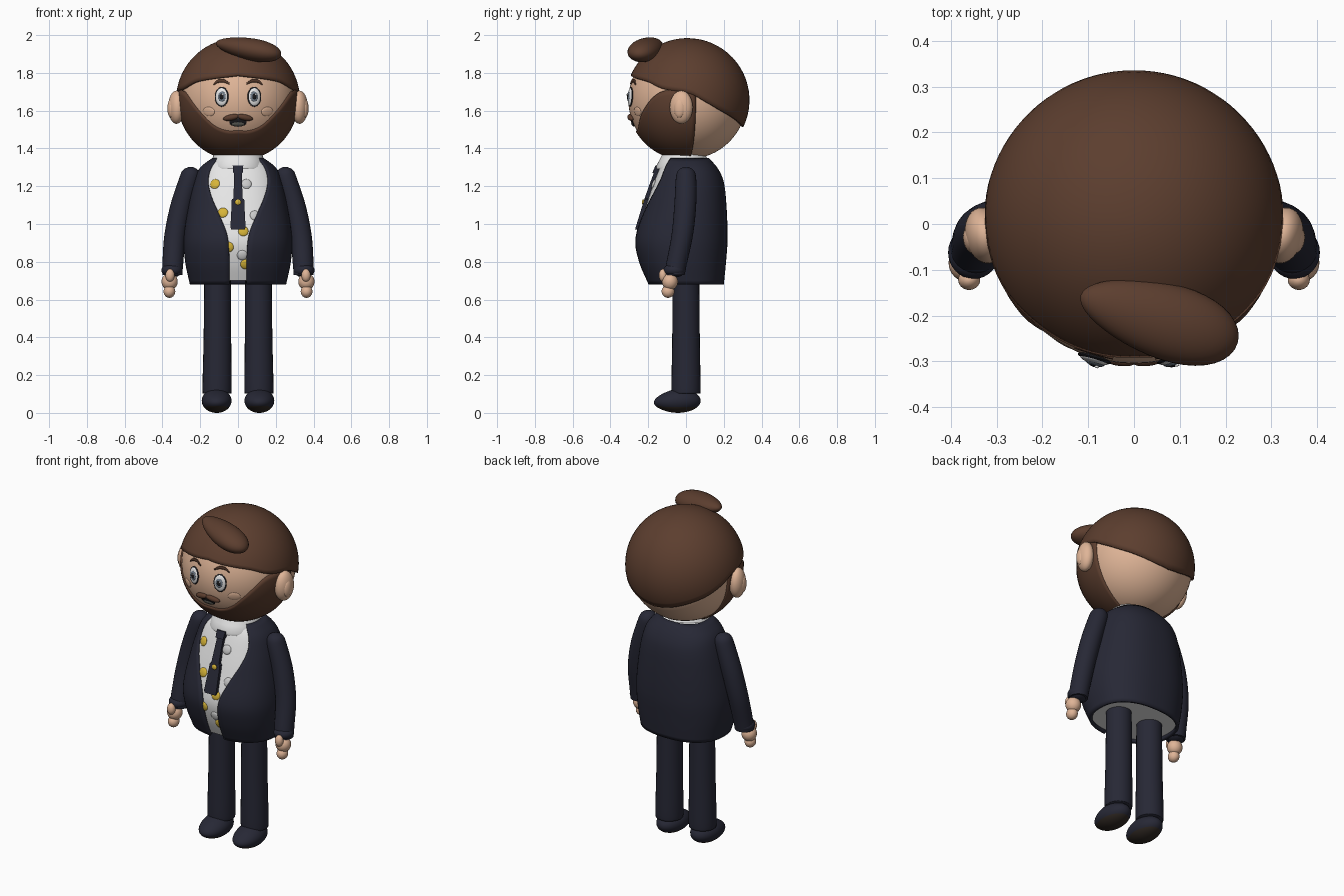
import bpy, bmesh
from math import sin, cos, asin, radians, pi
from mathutils import Vector, Matrix

cube = bpy.data.objects.get("Cube")
if cube:
    bpy.data.objects.remove(cube, do_unlink=True)


def material(name, r, g, b):
    m = bpy.data.materials.new(name)
    m.use_nodes = True
    m.diffuse_color = (r, g, b, 1)
    m.node_tree.nodes["Principled BSDF"].inputs["Base Color"].default_value = (r, g, b, 1)
    return m


NAVY = material("navy cloth", .02, .021, .036)
BROWN = material("brown hair", .107, .048, .028)
SKIN = material("skin", .74, .46, .31)
WHITE = material("white", .85, .85, .85)
GOLD = material("gold", .68, .46, .04)
GREY = material("pale grey", .6, .6, .6)
BLACK = material("black", .01, .01, .012)
IRIS = material("grey blue iris", .16, .2, .25)
SOLE = material("dark sole", .03, .022, .017)
MOUTH = material("mouth grey", .1, .1, .085)


def finish(name, bm, *mats, angle=50):
    bmesh.ops.remove_doubles(bm, verts=bm.verts, dist=.0002)
    bmesh.ops.recalc_face_normals(bm, faces=bm.faces)
    me = bpy.data.meshes.new(name)
    bm.to_mesh(me)
    bm.free()
    for m in mats:
        me.materials.append(m)
    ob = bpy.data.objects.new(name, me)
    bpy.context.collection.objects.link(ob)
    bpy.ops.object.select_all(action="DESELECT")
    ob.select_set(True)
    bpy.context.view_layer.objects.active = ob
    bpy.ops.object.shade_smooth_by_angle(angle=radians(angle))
    return ob


def ellipsoid(name, center, size, mat, rot=None, segs=32):
    bm = bmesh.new()
    rot = rot or Matrix.Identity(4)
    bmesh.ops.create_uvsphere(bm, u_segments=segs, v_segments=segs // 2, radius=1,
                              matrix=Matrix.Translation(center) @ rot @ Matrix.Diagonal((*size, 1)))
    return finish(name, bm, mat)


def loft(name, rows, mat, closed=True, caps=True, thick=0, angle=50):
    bm = bmesh.new()
    vs = [[bm.verts.new(p) for p in row] for row in rows]
    n = len(rows[0])
    for a, b in zip(vs, vs[1:]):
        for i in range(n if closed else n - 1):
            j = (i + 1) % n
            bm.faces.new((a[i], a[j], b[j], b[i]))
    if caps:
        bm.faces.new(vs[0])
        bm.faces.new(vs[-1])
    ob = finish(name, bm, mat, angle=angle)
    if thick:
        mod = ob.modifiers.new("thickness", "SOLIDIFY")
        mod.thickness, mod.offset = thick, -1
    return ob


def curve(table, x):
    """Smooth curve through (position, value) pairs."""
    x = min(max(x, table[0][0]), table[-1][0])
    k = next(i for i in range(len(table) - 1) if x <= table[i + 1][0])

    def slope(i):
        a, b = table[max(i - 1, 0)], table[min(i + 1, len(table) - 1)]
        return (b[1] - a[1]) / (b[0] - a[0])
    (x0, y0), (x1, y1) = table[k], table[k + 1]
    d = x1 - x0
    t = (x - x0) / d
    return (y0 * (1 + 2 * t) * (1 - t) ** 2 + y1 * t * t * (3 - 2 * t)
            + d * t * (1 - t) * (slope(k) * (1 - t) - slope(k + 1) * t))


def tube(name, path, mat, sides=24):
    """Round limb through (center, radius) pairs, rings kept level."""
    rows = []
    for k in range(len(path) * 6 - 5):
        u = k / 6
        c = [curve([(i, p[0][ax]) for i, p in enumerate(path)], u) for ax in range(3)]
        r = curve([(i, p[1]) for i, p in enumerate(path)], u)
        rows.append([(c[0] + r * cos(2 * pi * i / sides), c[1] + r * sin(2 * pi * i / sides), c[2])
                     for i in range(sides)])
    return loft(name, rows, mat)


# Head, hair cap and beard
HEAD = Vector((0, .008, 1.656))
R = .313
ellipsoid("head", HEAD, (R, R, R), SKIN, segs=64)


def shell(name, r, phis, edge, pole, closed):
    rows = []
    for i in range(21):
        row = []
        for deg in phis:
            e = radians(pole + (curve(edge, abs(deg)) - pole) * i / 20)
            p = radians(deg)
            row.append(HEAD + r * Vector((sin(p) * cos(e), -cos(p) * cos(e), sin(e))))
        rows.append(row)
    return loft(name, rows, BROWN, closed, False, .02)


hairline = [(0, 24), (45, 18), (65, 11), (93, 6), (108, -2), (127, -11.5), (160, -23), (180, -26)]
shell("hair_cap", .328, range(-180, 180, 4), hairline, 90, True)
beardline = [(0, -31), (13, -31), (27, -25), (40, -12), (57, 4), (68, 9), (98, 10)]
shell("beard", .321, range(-98, 99, 4), beardline, -90, False)

# Quiff, fatter towards its left end
bm = bmesh.new()
bmesh.ops.create_uvsphere(bm, u_segments=40, v_segments=20, radius=1)
for v in bm.verts:
    f = 1 + .2 * v.co.x
    v.co = Vector((v.co.x * .182, v.co.y * .082 * f, v.co.z * .058 * f))
bm.transform(Matrix.Translation((.055, -.208, 1.927)) @ Matrix.Rotation(radians(-17), 4, "Z")
             @ Matrix.Rotation(radians(10), 4, "Y"))
finish("quiff", bm, BROWN)


def on_face(x, z, lift=0):
    d = Vector((x, 0, z)) - Vector((0, 0, HEAD.z))
    n = Vector((d.x, -(R * R - d.x ** 2 - d.z ** 2) ** .5, d.z)).normalized()
    return HEAD + n * (R + lift), n


def face_disc(name, x, z, size, mat, lift=0, roll=0):
    p, n = on_face(x, z, lift)
    rot = n.to_track_quat("Z", "Y").to_matrix().to_4x4() @ Matrix.Rotation(roll, 4, "Z")
    return ellipsoid(name, p, size, mat, rot, 24)


for s, side in ((1, "left"), (-1, "right")):
    # Ears
    turn = Matrix.Rotation(s * radians(-12), 4, "Z")
    ellipsoid(side + "_ear", (s * .326, -.025, 1.618), (.043, .062, .088), SKIN, turn)
    ellipsoid(side + "_inner_ear", (s * .355, -.035, 1.612), (.018, .03, .05), SKIN, turn)
    # Eyes
    face_disc(side + "_eye_rim", s * .086, 1.673, (.038, .053, .008), BLACK, .001)
    face_disc(side + "_eye_white", s * .086, 1.673, (.033, .048, .012), WHITE, .002)
    face_disc(side + "_iris", s * .083, 1.674, (.021, .027, .006), IRIS, .011)
    face_disc(side + "_pupil", s * .083, 1.674, (.012, .016, .005), BLACK, .0145)
    face_disc(side + "_eye_glint", s * .083 + .006, 1.684, (.005, .005, .003), WHITE, .0185)
    # Cheeks
    face_disc(side + "_cheek", s * .155, 1.595, (.035, .025, .006), SKIN, -.001)
    # Eyebrows
    brow = [(.128, 1.738), (.105, 1.755), (.075, 1.757), (.045, 1.742)]
    rows = []
    for k in range(13):
        u = k / 4
        x, z = (curve([(i, b[ax]) for i, b in enumerate(brow)], u) for ax in (0, 1))
        p, n = on_face(s * x, z, .003)
        w = .003 + .007 * sin(pi * (k + 1) / 14)
        rows.append([p + n * w * .8 * cos(a * pi / 4) + Vector((0, 0, w * sin(a * pi / 4)))
                     for a in range(8)])
    loft(side + "_eyebrow", rows, BROWN)
    # Moustache halves
    face_disc(side + "_moustache", s * .036, 1.565, (.044, .016, .016), BROWN, .004, s * radians(-12))

# Mouth
face_disc("mouth", 0, 1.538, (.046, .024, .006), BLACK, .001)
face_disc("lower_lip", 0, 1.531, (.034, .013, .006), MOUTH, .004)

# Torso outline: height, half width, front depth, back depth
body = [(.68, .255, -.2, .2), (.8, .28, -.25, .212), (.92, .287, -.27, .22), (1.1, .262, -.222, .214),
        (1.23, .232, -.178, .198), (1.3, .2, -.15, .165), (1.35, .135, -.125, .12)]
opening = [(.68, .045), (.85, .048), (.95, .06), (1.05, .1), (1.15, .145), (1.23, .163), (1.3, .148), (1.35, .112)]
POW = .85


def outline(z, inset=0):
    a, f, b = (curve([(row[0], row[k]) for row in body], z) for k in (1, 2, 3))
    return a - inset, (f + b) / 2, (b - f) / 2 - inset


def ring_point(z, t, inset=0):
    def power(v):
        return abs(v) ** POW * (1 if v >= 0 else -1)
    a, c, h = outline(z, inset)
    return Vector((a * power(sin(t)), c - h * power(cos(t)), z))


def front(x, z, inset=0):
    a = outline(z, inset)[0]
    return ring_point(z, asin((abs(x) / a) ** (1 / POW)) * (1 if x >= 0 else -1), inset)


levels = [.68 + .67 * i / 32 for i in range(33)]
jacket = []
for z in levels:
    t0 = asin((curve(opening, z) / outline(z)[0]) ** (1 / POW))
    jacket.append([ring_point(z, t0 + (2 * pi - 2 * t0) * i / 64) for i in range(65)])
loft("jacket", jacket, NAVY, False, False, .018)
loft("shirt", [[ring_point(z, 2 * pi * i / 64, .012) for i in range(64)] for z in levels[1:]], WHITE)

# Collar
loft("collar", [[(a * cos(i * pi / 24), -.012 + b * sin(i * pi / 24), z) for i in range(48)]
                for z, a, b in ((1.29, .15, .145), (1.305, .152, .147), (1.34, .138, .128), (1.375, .125, .11))],
     WHITE)


# Tie
def tie(name, sections, lift):
    rows = []
    for z, w in sections:
        y = front(0, z).y
        rows.append([(-w, y - lift, z), (w, y - lift, z), (w, y + .02, z), (-w, y + .02, z)])
    loft(name, rows, NAVY, angle=30)


tie("tie_knot", [(1.31, .028), (1.27, .025)], .016)
tie("tie", [(1.28, .02), (1.2, .022), (1.135, .025), (1.13, .033), (1.06, .036), (.985, .04), (.97, .036)], .008)
ellipsoid("tie_pin", front(0, 1.115) + Vector((0, -.008, 0)), (.016, .008, .016), GOLD)

# Round shirt spots
for mat, spots in ((GOLD, [(-.122, 1.212), (-.08, 1.06), (.028, .962), (-.05, .878), (.04, .787)]),
                   (GREY, [(.045, 1.212), (.09, 1.045), (.022, .835)])):
    for x, z in spots:
        p = front(x, z, .012)
        n = (front(x + .01, z, .012) - front(x - .01, z, .012)).cross(
            front(x, z + .01, .012) - front(x, z - .01, .012)).normalized()
        ellipsoid("shirt_spot", p, (.027, .027, .009), mat, n.to_track_quat("Z", "Y").to_matrix().to_4x4(), 20)

for s, side in ((1, "left"), (-1, "right")):
    # Arms with rounded shoulders and cuffs
    tube(side + "_sleeve", [((s * .25, 0, 1.302), .012), ((s * .252, 0, 1.285), .04), ((s * .258, 0, 1.24), .054),
                            ((s * .3, -.004, 1.1), .058), ((s * .333, -.02, .94), .057),
                            ((s * .345, -.05, .79), .055), ((s * .348, -.06, .73), .053)], NAVY)
    ellipsoid(side + "_cuff", (s * .35, -.062, .755), (.056, .058, .038), NAVY)
    # Hands
    ellipsoid(side + "_palm", (s * .362, -.085, .695), (.043, .042, .045), SKIN)
    ellipsoid(side + "_fingers", (s * .363, -.095, .643), (.031, .034, .034), SKIN)
    ellipsoid(side + "_thumb", (s * .36, -.122, .728), (.024, .022, .034), SKIN)
    # Legs
    tube(side + "_leg", [((s * .108, 0, .76), .07), ((s * .109, 0, .4), .073), ((s * .111, 0, .13), .077),
                         ((s * .111, 0, .105), .07)], NAVY)
    # Shoes with a dark underside
    bm = bmesh.new()
    bmesh.ops.create_uvsphere(bm, u_segments=40, v_segments=24, radius=1)
    for v in bm.verts:
        drop = 1 - .22 * max(0, -v.co.y)
        v.co = Vector((s * .113 + v.co.x * .079, -.046 + v.co.y * .124, .064 + v.co.z * .064 * drop - .009 * max(0, -v.co.y)))
    for f in bm.faces:
        f.material_index = 1 if f.calc_center_median().z < .034 else 0
    finish(side + "_shoe", bm, NAVY, SOLE)
